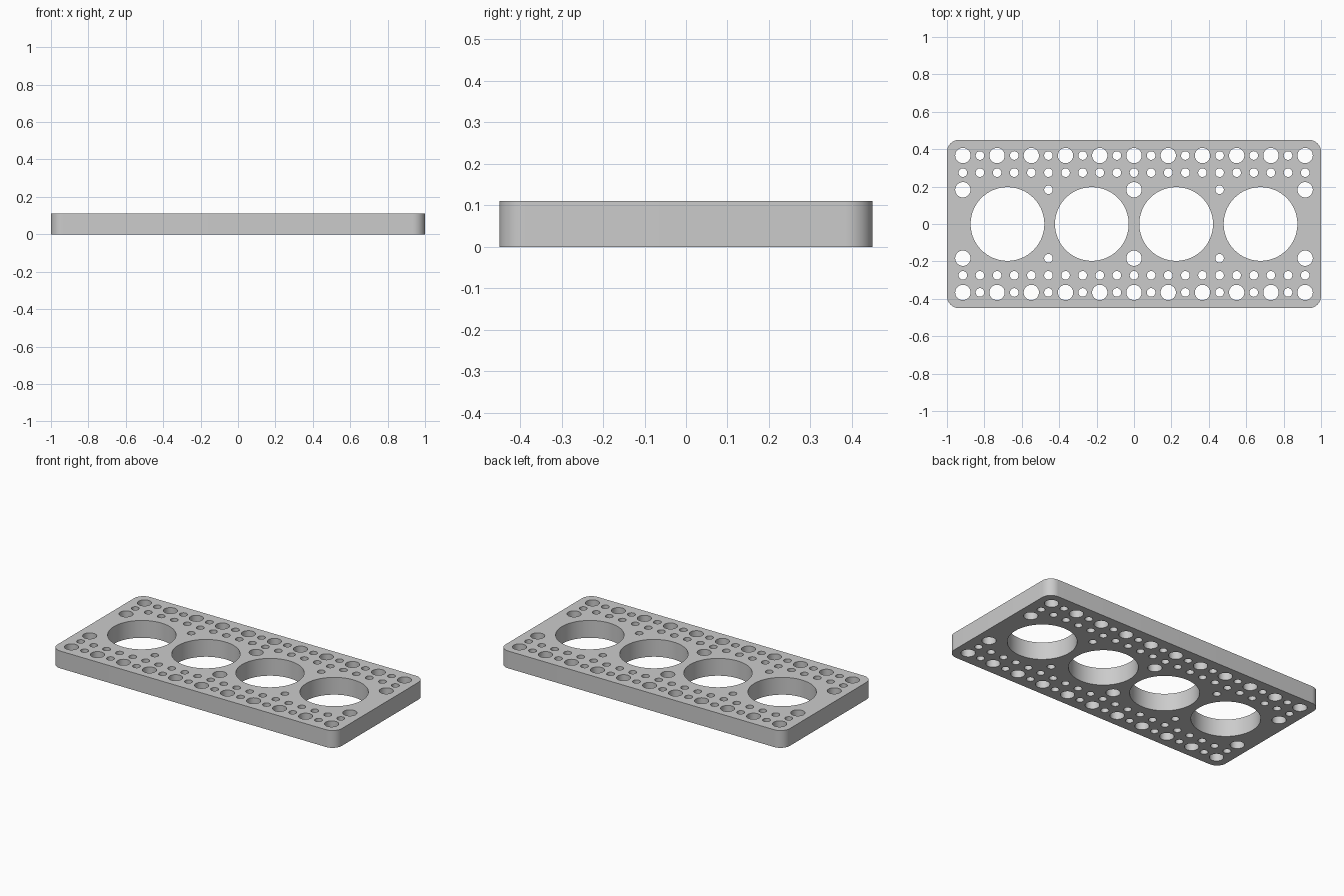
import bpy
import bmesh
from math import radians
from mathutils import Matrix

HEIGHT = 0.11
PITCH = 0.0915

default = bpy.data.objects.get("Cube")
if default:
    bpy.data.objects.remove(default, do_unlink=True)

grey = bpy.data.materials.new("plain grey")
grey.use_nodes = True
grey.diffuse_color = (0.6, 0.6, 0.6, 1)
grey.node_tree.nodes["Principled BSDF"].inputs["Base Color"].default_value = grey.diffuse_color


def add_object(name, bm):
    mesh = bpy.data.meshes.new(name)
    bm.to_mesh(mesh)
    bm.free()
    mesh.materials.append(grey)
    obj = bpy.data.objects.new(name, mesh)
    bpy.context.collection.objects.link(obj)
    return obj


def add_hole(bm, x, y, radius, sides):
    bmesh.ops.create_cone(bm, cap_ends=True, segments=sides, radius1=radius,
                          radius2=radius, depth=HEIGHT * 2,
                          matrix=Matrix.Translation((x, y, HEIGHT / 2)))


# Slab with rounded upright corners
bm = bmesh.new()
bmesh.ops.create_cube(bm, size=1, matrix=Matrix.Translation((0, 0, HEIGHT / 2))
                      @ Matrix.Diagonal((2, 0.9, HEIGHT, 1)))
uprights = [e for e in bm.edges
            if abs(e.verts[0].co.z - e.verts[1].co.z) > HEIGHT / 2]
bmesh.ops.bevel(bm, geom=uprights, offset=0.065, segments=12, profile=0.5,
                affect='EDGES')
plate = add_object("drilled_plate", bm)

# Four large bores
bm = bmesh.new()
for i in range(4):
    add_hole(bm, (i - 1.5) * 0.451, 0, 0.197, 96)

# Mounting holes, mirrored front and back
for side in (-1, 1):
    for col in range(-10, 11):
        outer = 0.041 if col % 2 == 0 else 0.023
        add_hole(bm, col * PITCH, side * 4 * PITCH, outer, 32)
        add_hole(bm, col * PITCH, side * 3 * PITCH, 0.023, 32)
        if col % 5 == 0:
            inner = 0.041 if col % 10 == 0 else 0.023
            add_hole(bm, col * PITCH, side * 2 * PITCH, inner, 32)
cutter = add_object("hole_cutter", bm)
cutter.hide_render = True

# Drill the plate
drill = plate.modifiers.new("drill", 'BOOLEAN')
drill.operation = 'DIFFERENCE'
drill.solver = 'EXACT'
drill.object = cutter
bpy.ops.object.select_all(action='DESELECT')
plate.select_set(True)
bpy.context.view_layer.objects.active = plate
bpy.ops.object.modifier_apply(modifier=drill.name)
bpy.data.objects.remove(cutter, do_unlink=True)
bpy.ops.object.shade_smooth_by_angle(angle=radians(30))
